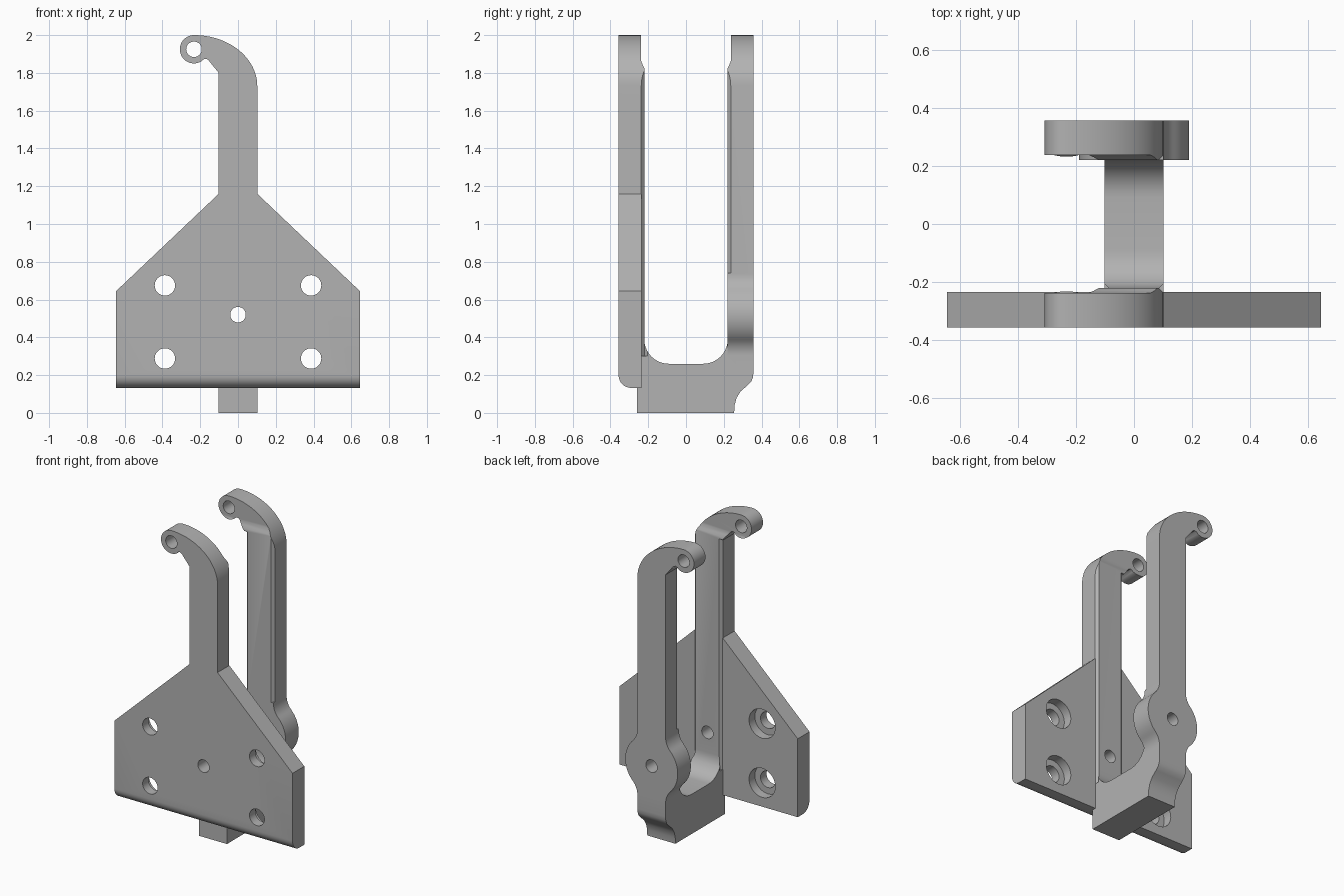
import bpy, bmesh
from math import sin, cos, pi, radians, sqrt, atan2

cube = bpy.data.objects.get("Cube")
if cube:
    bpy.data.objects.remove(cube, do_unlink=True)

metal = bpy.data.materials.new("plain_grey")
metal.use_nodes = True
GREY = (0.45, 0.45, 0.45, 1)
metal.diffuse_color = GREY
metal.node_tree.nodes["Principled BSDF"].inputs["Base Color"].default_value = GREY


def arc(cx, cz, rx, rz, start, end, n=16):
    """Points along an elliptical arc, angles in degrees."""
    angles = [radians(start + (end - start) * i / n) for i in range(n + 1)]
    return [(cx + rx * cos(a), cz + rz * sin(a)) for a in angles]


def prism(name, pts, axis, lo, hi):
    """Extrude a closed profile along x, y or z."""
    place = {"x": lambda u, v, d: (d, u, v),
             "y": lambda u, v, d: (u, d, v),
             "z": lambda u, v, d: (u, v, d)}[axis]
    bm = bmesh.new()
    rings = [[bm.verts.new(place(u, v, d)) for u, v in pts] for d in (lo, hi)]
    for ring in rings:
        bm.faces.new(ring)
    for i in range(len(pts)):
        j = (i + 1) % len(pts)
        bm.faces.new((rings[0][i], rings[0][j], rings[1][j], rings[1][i]))
    bmesh.ops.recalc_face_normals(bm, faces=bm.faces)
    mesh = bpy.data.meshes.new(name)
    bm.to_mesh(mesh)
    bm.free()
    mesh.materials.append(metal)
    ob = bpy.data.objects.new(name, mesh)
    bpy.context.collection.objects.link(ob)
    return ob


def combine(target, tool, operation):
    """Apply an exact boolean and discard the tool."""
    mod = target.modifiers.new(operation, "BOOLEAN")
    mod.operation, mod.object, mod.solver = operation, tool, "EXACT"
    bpy.context.view_layer.objects.active = target
    bpy.ops.object.modifier_apply(modifier=mod.name)
    bpy.data.objects.remove(tool, do_unlink=True)


def drill(target, x, z, r, lo, hi):
    combine(target, prism("drill", arc(x, z, r, r, 0, 350, 35), "y", lo, hi), "DIFFERENCE")


W = 0.102          # half width of the arms
EYE = (-0.233, 1.925)

# Yoke: U-shaped side profile, thinner at the hooks
inner = [(0.238, 2.1), (0.238, 1.865), (0.23, 1.845), (0.221, 1.825)]
fillet = arc(0.091, 0.39, 0.13, 0.13, 0, -90, 10)
left_half = [(-y, z) for y, z in reversed(inner + fillet)]
heel = [(0.255, 0), (0.257, 0.04), (0.268, 0.08), (0.29, 0.115), (0.325, 0.145),
        (0.345, 0.165), (0.355, 0.19), (0.357, 0.215)]
side = inner + fillet + left_half + [
    (-0.357, 2.1), (-0.357, 1.0), (-0.26, 1.0), (-0.26, 0)] + heel + [(0.357, 2.1)]
bracket = prism("bracket", side, "x", -0.5, 0.5)

# Hooked arm outline with a round eye at the tip
outline = [(-W, -0.1), (W, -0.1)]
outline += arc(EYE[0], 1.73, W - EYE[0], 0.27, 0, 90, 24)
outline += arc(*EYE, 0.075, 0.075, 90, 300, 24)[1:]
outline += [(-0.185, 1.871), (-0.172, 1.875), (-0.159, 1.87), (-W, 1.80)]
combine(bracket, prism("arm_outline", outline, "y", -0.6, 0.6), "INTERSECT")

# Softened inner edges of both arms
for x in (-W, W):
    for y, bottom in ((-0.221, 0.3), (0.221, 0.74)):
        c = 0.016
        diamond = [(x - c, y), (x, y - c), (x + c, y), (x, y + c)]
        combine(bracket, prism("edge_cutter", diamond, "z", bottom, 1.81), "DIFFERENCE")

# Pivot boss on the rear arm, blended into the arm by concave fillets
R, F, PIVOT = 0.19, 0.12, 0.52
drop = sqrt((R + F) ** 2 - (W + F) ** 2)
turn = atan2(drop, W + F) * 180 / pi
right = arc(W + F, PIVOT - drop, F, F, 180, 180 - turn, 8)
right += arc(0, PIVOT, R, R, -turn, turn, 20)[1:-1]
right += arc(W + F, PIVOT + drop, F, F, 180 + turn, 180, 8)
boss = right + [(-x, z) for x, z in reversed(right)]
combine(bracket, prism("pivot_boss", boss, "y", 0.221, 0.357), "UNION")

# Mounting plate with a rounded lower front edge
shape = [(-0.645, 0.132), (0.645, 0.132), (0.645, 0.645), (W, 1.16),
         (-W, 1.16), (-0.645, 0.645)]
plate = prism("mounting_plate", shape, "y", -0.357, -0.235)
bm = bmesh.new()
bm.from_mesh(plate.data)
low = [e for e in bm.edges if all(v.co.z < 0.14 and v.co.y < -0.35 for v in e.verts)]
bmesh.ops.bevel(bm, geom=low, offset=0.068, segments=8, profile=0.5, affect="EDGES")
bm.to_mesh(plate.data)
bm.free()

# Four screw holes, counterbored from the back
for x in (-0.387, 0.387):
    for z in (0.288, 0.675):
        drill(plate, x, z, 0.054, -0.5, 0)
        drill(plate, x, z, 0.095, -0.295, 0)
combine(bracket, plate, "UNION")

# Pivot bore and eye bore run through both arms
drill(bracket, 0, PIVOT, 0.041, -0.6, 0.6)
drill(bracket, *EYE, 0.041, -0.6, 0.6)

bpy.ops.object.select_all(action="DESELECT")
bracket.select_set(True)
bpy.context.view_layer.objects.active = bracket
bpy.ops.object.shade_smooth_by_angle(angle=radians(30))
